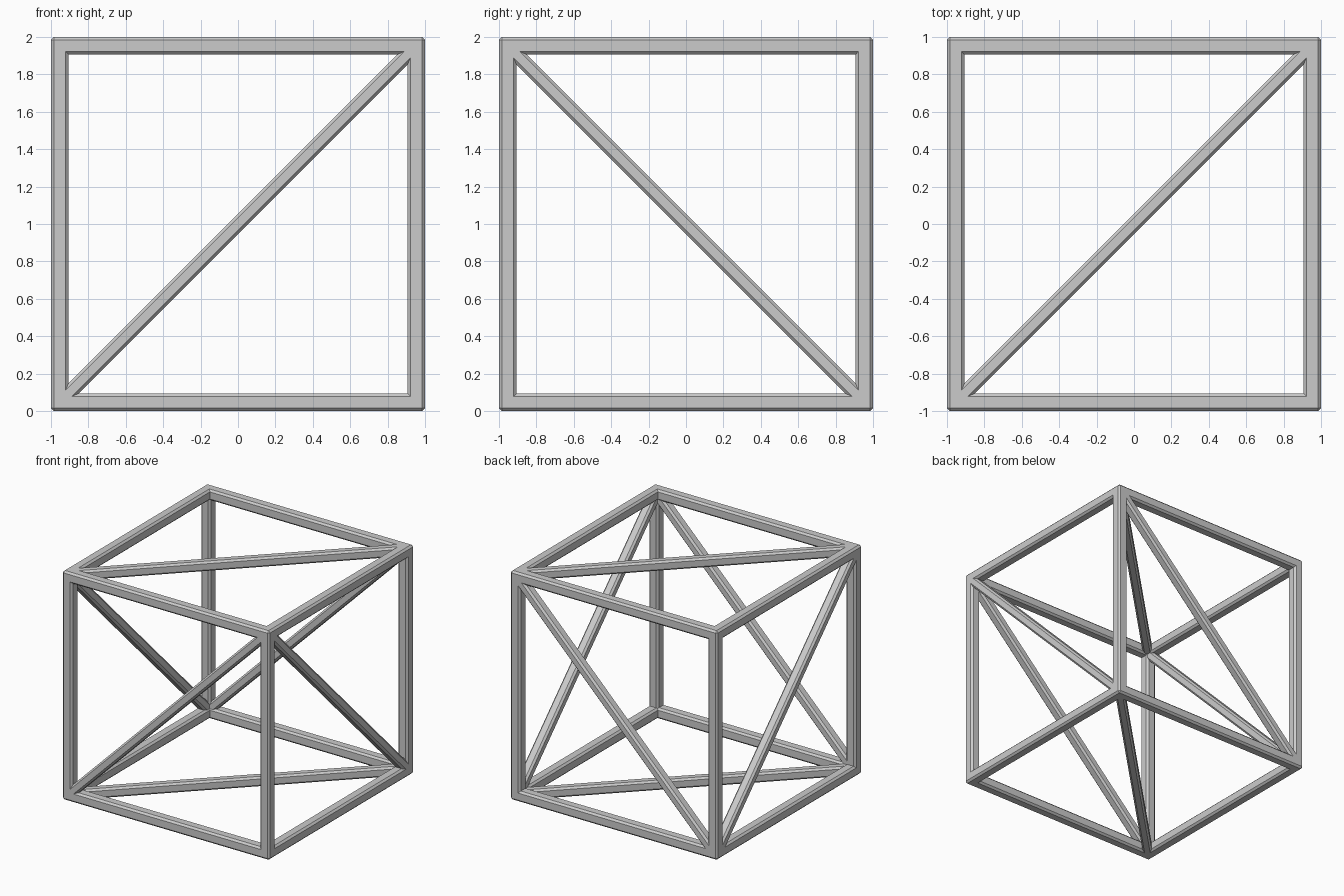
import bpy, bmesh
from mathutils import Vector, Matrix

if "Cube" in bpy.data.objects:
    bpy.data.objects.remove(bpy.data.objects["Cube"])

W = 0.094      # edge bar thickness
D = 0.078      # brace width
DEPTH = 0.086  # brace depth
CH = 0.016     # chamfer

parts = bpy.data.collections.new("bars")
bpy.context.scene.collection.children.link(parts)


def bar(name, a, b, width, depth, normal, extend, chamfer=CH, col=parts):
    """Chamfered bar from a to b; depth runs along normal."""
    a, b, n = Vector(a), Vector(b), Vector(normal)
    y = (b - a).normalized()
    x = y.cross(n)
    rot = Matrix((x, y, n)).transposed().to_4x4()
    bm = bmesh.new()
    bmesh.ops.create_cube(bm, size=1)
    bmesh.ops.scale(bm, vec=(width, (b - a).length + extend, depth), verts=bm.verts)
    bmesh.ops.bevel(bm, geom=bm.edges[:], offset=chamfer, segments=1, affect='EDGES')
    bm.transform(Matrix.Translation((a + b) / 2) @ rot)
    bmesh.ops.recalc_face_normals(bm, faces=bm.faces)
    me = bpy.data.meshes.new(name)
    bm.to_mesh(me)
    bm.free()
    ob = bpy.data.objects.new(name, me)
    col.objects.link(ob)
    return ob


c = 1 - W / 2
d = 1 - DEPTH / 2
up = Vector((0, 0, 1))

# Twelve cube edges
for axis in range(3):
    for s in (-1, 1):
        for t in (-1, 1):
            a, n = Vector((0, 0, 0)), Vector((0, 0, 0))
            a[(axis + 1) % 3], a[(axis + 2) % 3] = s * c, t * c
            b = a.copy()
            a[axis], b[axis] = -c, c
            n[(axis + 1) % 3] = 1
            bar("edge_bar", a + up, b + up, W, W, n, W)

# One diagonal brace on each face, flush with the outside
e = c - 0.005
for s in (-1, 1):
    bar("front_back_brace", (-e, s * d, 1 - e), (e, s * d, 1 + e), D, DEPTH, (0, 1, 0), 0)
    bar("side_brace", (s * d, -e, 1 + e), (s * d, e, 1 - e), D, DEPTH, (1, 0, 0), 0)
    bar("top_bottom_brace", (-e, -e, 1 + s * d), (e, e, 1 + s * d), D, DEPTH, (0, 0, 1), 0)

# Weld everything into one frame
obs = list(parts.objects)
frame = obs[0]
parts.objects.unlink(frame)
bpy.context.scene.collection.objects.link(frame)
frame.name = "braced_cube_frame"
mod = frame.modifiers.new("weld", 'BOOLEAN')
mod.operation = 'UNION'
mod.operand_type = 'COLLECTION'
mod.collection = parts
mod.solver = 'EXACT'
mod.use_self = True
bpy.context.view_layer.objects.active = frame
bpy.ops.object.modifier_apply(modifier=mod.name)
for ob in obs[1:]:
    bpy.data.objects.remove(ob)
bpy.data.collections.remove(parts)
